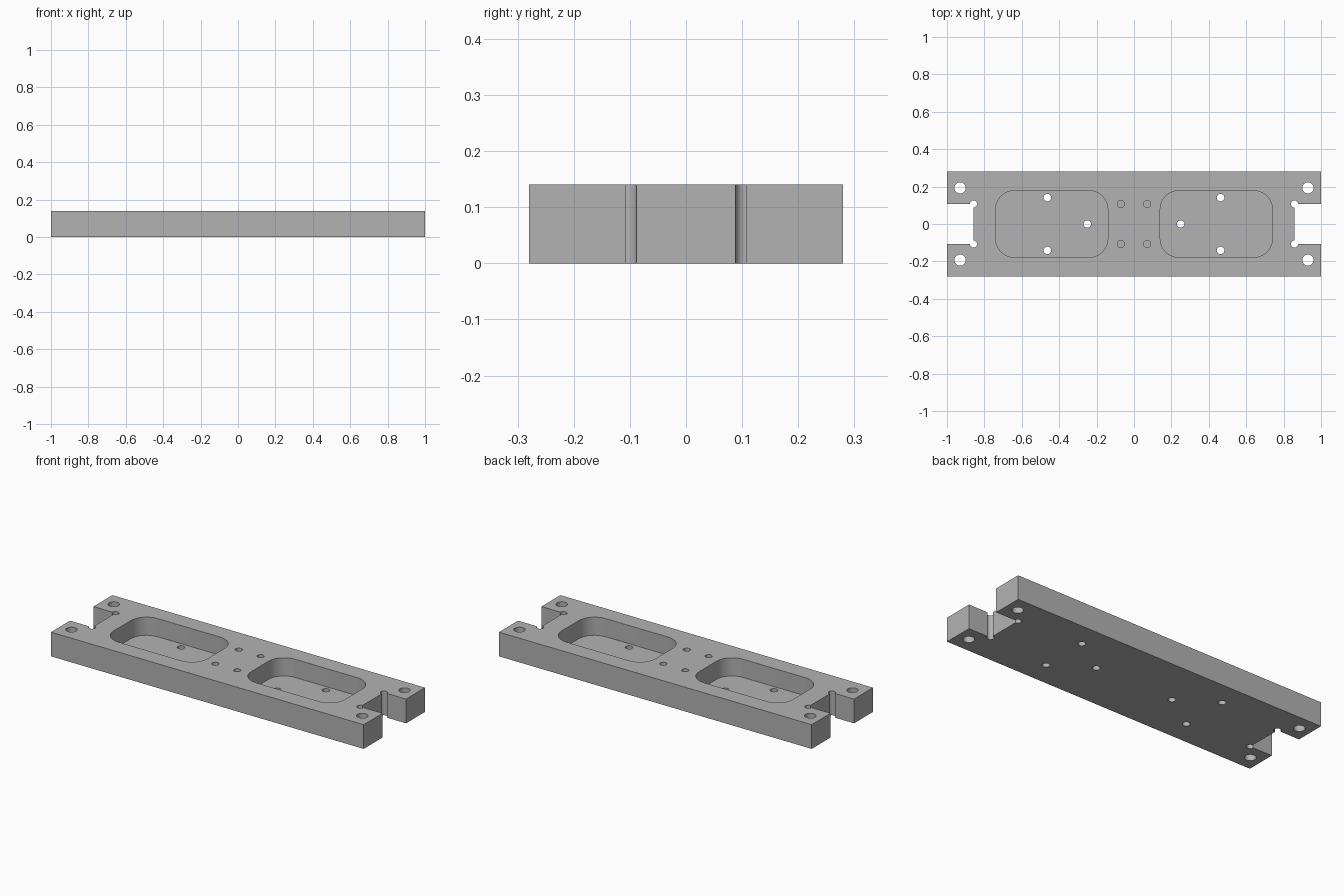
import bpy
import bmesh
from math import pi, cos, sin, radians

old = bpy.data.objects.get("Cube")
if old:
    bpy.data.objects.remove(old, do_unlink=True)

LENGTH, WIDTH, HEIGHT = 2.0, 0.56, 0.14
FLOOR = 0.035           # pocket floor height
ABOVE, BELOW = 0.2, -0.06

grey = bpy.data.materials.new("machined grey")
grey.use_nodes = True
colour = (0.45, 0.45, 0.45, 1)
grey.diffuse_color = colour
grey.node_tree.nodes["Principled BSDF"].inputs["Base Color"].default_value = colour


def prism(name, outline, z0, z1):
    """Extrude a counter-clockwise outline from z0 to z1."""
    bm = bmesh.new()
    face = bm.faces.new([bm.verts.new((x, y, z0)) for x, y in outline])
    up = bmesh.ops.extrude_face_region(bm, geom=[face])
    verts = [v for v in up["geom"] if isinstance(v, bmesh.types.BMVert)]
    bmesh.ops.translate(bm, verts=verts, vec=(0, 0, z1 - z0))
    bmesh.ops.recalc_face_normals(bm, faces=bm.faces)
    mesh = bpy.data.meshes.new(name)
    bm.to_mesh(mesh)
    bm.free()
    mesh.materials.append(grey)
    obj = bpy.data.objects.new(name, mesh)
    bpy.context.collection.objects.link(obj)
    return obj


def rounded(cx, cy, hx, hy, r, steps=12):
    """Rectangle outline with rounded corners; a circle when hx = hy = r."""
    pts = []
    for q, (sx, sy) in enumerate([(1, 1), (-1, 1), (-1, -1), (1, -1)]):
        for i in range(steps + 1):
            a = pi / 2 * (q + i / steps)
            pts.append((cx + sx * (hx - r) + r * cos(a),
                        cy + sy * (hy - r) + r * sin(a)))
    return pts


def circle(cx, cy, r, n=32):
    return [(cx + r * cos(2 * pi * i / n), cy + r * sin(2 * pi * i / n))
            for i in range(n)]


def box(cx, cy, hx, hy):
    return [(cx - hx, cy - hy), (cx + hx, cy - hy),
            (cx + hx, cy + hy), (cx - hx, cy + hy)]


plate = prism("base_plate", box(0, 0, LENGTH / 2, WIDTH / 2), 0, HEIGHT)


def cut(outline, z0=BELOW):
    cutter = prism("cutter", outline, z0, ABOVE)
    cutter.hide_render = True
    mod = plate.modifiers.new("cut", 'BOOLEAN')
    mod.operation = 'DIFFERENCE'
    mod.solver = 'EXACT'
    mod.object = cutter
    bpy.context.view_layer.objects.active = plate
    bpy.ops.object.modifier_apply(modifier=mod.name)
    bpy.data.objects.remove(cutter, do_unlink=True)


for sx in (-1, 1):
    # End notch and large pocket
    cut(box(sx * 0.98, 0, 0.122, 0.107))
    cut(rounded(sx * 0.44, 0, 0.3, 0.178, 0.1), FLOOR)
    # Hole through the pocket floor, nearest the middle
    cut(circle(sx * 0.25, 0, 0.02))
    for sy in (-1, 1):
        cut(circle(sx * 0.858, sy * 0.107, 0.019))      # notch corner relief
        cut(circle(sx * 0.93, sy * 0.193, 0.03))        # corner bolt hole
        cut(circle(sx * 0.463, sy * 0.141, 0.02))       # pocket floor hole
        cut(circle(sx * 0.07, sy * 0.107, 0.019), 0.04)  # blind hole

bpy.ops.object.select_all(action='DESELECT')
plate.select_set(True)
bpy.context.view_layer.objects.active = plate
bpy.ops.object.shade_smooth_by_angle(angle=radians(30))
